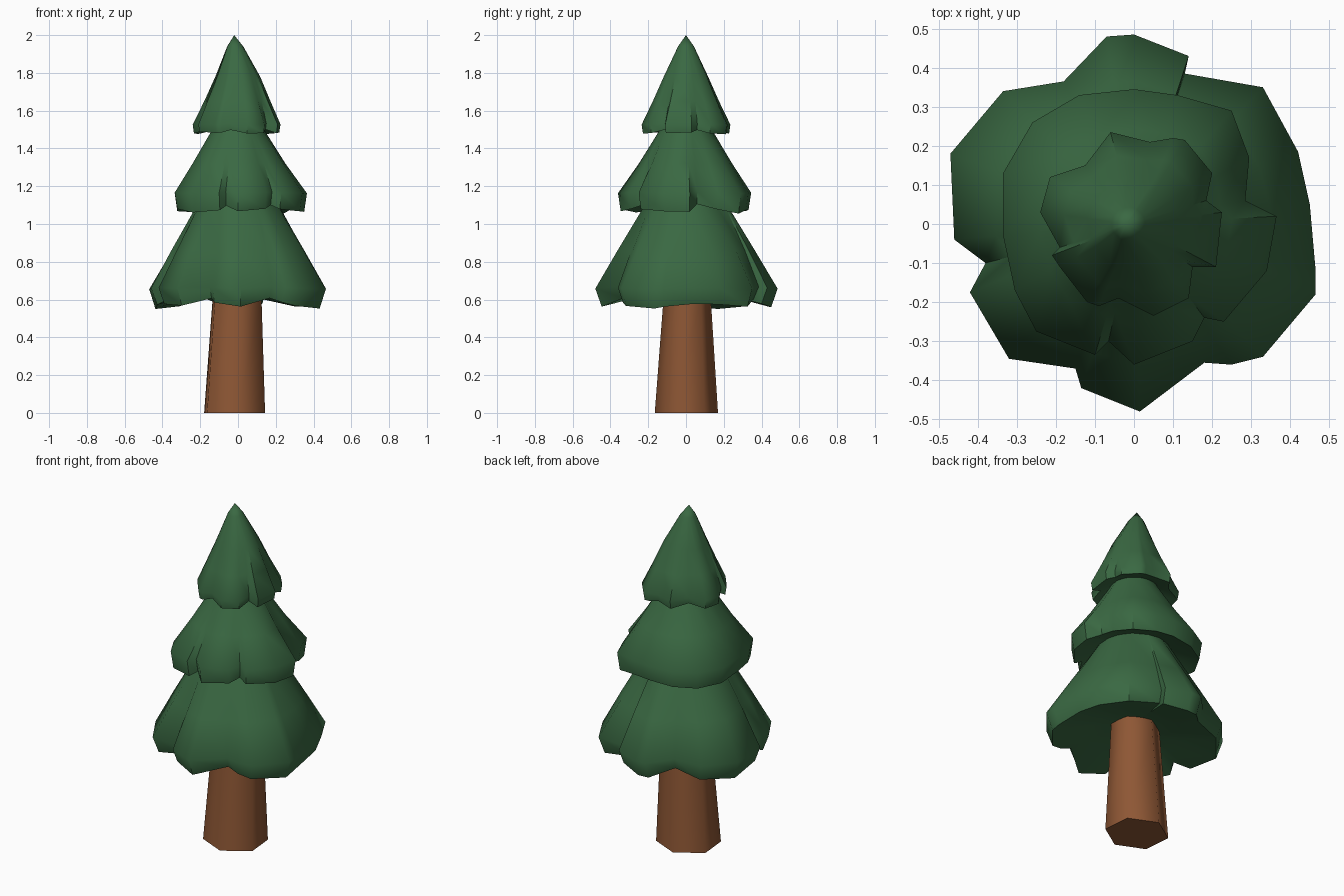
import bpy, bmesh, math
from mathutils import Vector

if "Cube" in bpy.data.objects:
    bpy.data.objects.remove(bpy.data.objects["Cube"])


def material(name, rgb):
    m = bpy.data.materials.new(name)
    m.diffuse_color = (*rgb, 1)
    m.use_nodes = True
    m.node_tree.nodes["Principled BSDF"].inputs["Base Color"].default_value = m.diffuse_color
    return m


green = material("pine green", (0.042, 0.14, 0.055))
brown = material("bark brown", (0.27, 0.095, 0.035))


def loft(name, rings, mat, angle):
    """Skin a list of equal-length rings and cap both ends."""
    bm = bmesh.new()
    vs = [[bm.verts.new(p) for p in ring] for ring in rings]
    n = len(vs[0])
    for a, b in zip(vs, vs[1:]):
        for i in range(n):
            j = (i + 1) % n
            bm.faces.new((a[i], a[j], b[j], b[i]))
    bm.faces.new(vs[0])
    bm.faces.new(vs[-1])
    bmesh.ops.remove_doubles(bm, verts=bm.verts, dist=0.0005)
    bmesh.ops.recalc_face_normals(bm, faces=bm.faces)
    me = bpy.data.meshes.new(name)
    bm.to_mesh(me)
    bm.free()
    me.materials.append(mat)
    ob = bpy.data.objects.new(name, me)
    bpy.context.collection.objects.link(ob)
    bpy.ops.object.select_all(action='DESELECT')
    ob.select_set(True)
    bpy.context.view_layer.objects.active = ob
    bpy.ops.object.shade_smooth_by_angle(angle=math.radians(angle))
    return ob


def tier(name, outline, upper, rim_z, low_z, notch, tuck, inner):
    """Scalloped skirt: upper = (z, radius, share of outline shape) rings;
    the hem rises where the outline dips inward, then folds under."""
    pts = [Vector(p) for p in outline]
    rmax = max(p.length for p in pts)
    rings = []
    for z, r, w in upper:
        rings.append([(*(p.normalized() * (r * (1 - w)) + p * (r / rmax * 1.06 * w)), z)
                      for p in pts])
    rings.append([(*p, rim_z + 0.25 * notch * (rmax - p.length)) for p in pts])
    rings.append([(*(p * tuck), low_z + notch * (rmax - p.length)) for p in pts])
    for r, z in inner:
        rings.append([(*(p.normalized() * r), z) for p in pts])
    return loft(name, rings, green, 50)


# Lower foliage
tier("lower_foliage",
     [(0, .485), (-.07, .48), (-.18, .365), (-.335, .34), (-.47, .18), (-.46, -.04),
      (-.38, -.10), (-.42, -.175), (-.32, -.345), (-.15, -.37), (-.135, -.42),
      (.015, -.48), (.18, -.355), (.25, -.36), (.33, -.34), (.465, -.18), (.465, -.12),
      (.45, .05), (.42, .185), (.33, .35), (.13, .385), (.14, .43)],
     [(1.18, .17, 0), (1.08, .23, .15), (.86, .36, .6)],
     .655, .55, .55, .93, [(.25, .62), (.10, .66)])

# Middle foliage
tier("middle_foliage",
     [(0, .345), (-.14, .33), (-.26, .26), (-.335, .13), (-.335, -.03), (-.305, -.17),
      (-.25, -.275), (-.10, -.335), (-.065, -.30), (0, -.36), (.15, -.30), (.18, -.24),
      (.23, -.25), (.34, -.12), (.365, .02), (.285, .06), (.295, .17), (.25, .29),
      (.11, .33)],
     [(1.57, .10, 0), (1.48, .15, .15), (1.32, .25, .5)],
     1.16, 1.055, .55, .96, [(.22, 1.12), (.12, 1.15)])

# Top foliage
top = tier("top_foliage",
           [(-.06, .235), (-.125, .15), (-.215, .12), (-.24, .03), (-.19, -.06),
            (-.21, -.08), (-.19, -.11), (-.12, -.20), (-.09, -.21), (-.04, -.19),
            (.05, -.235), (.14, -.19), (.15, -.11), (.21, -.11), (.225, .03),
            (.185, .06), (.20, .13), (.13, .215), (.10, .22), (.04, .21)],
           [(2.0, 0.0001, 0), (1.94, .043, 0), (1.78, .12, .3), (1.65, .178, .6)],
           1.525, 1.475, .4, .97, [(.14, 1.51), (.08, 1.54)])
for v in top.data.vertices:      # tip leans slightly left
    v.co.x -= 0.02 * max(0, (v.co.z - 1.78) / 0.22)


# Six-sided tapered trunk
def hexagon(cx, cy, rx, ry, z):
    return [(cx + rx * math.cos(math.radians(35 + 60 * i)),
             cy + ry * math.sin(math.radians(35 + 60 * i)), z) for i in range(6)]


loft("trunk", [hexagon(-.018, .002, .178, .168, 0),
               hexagon(-.005, .006, .143, .126, .6),
               hexagon(-.003, .006, .135, .118, .72)], brown, 65)
